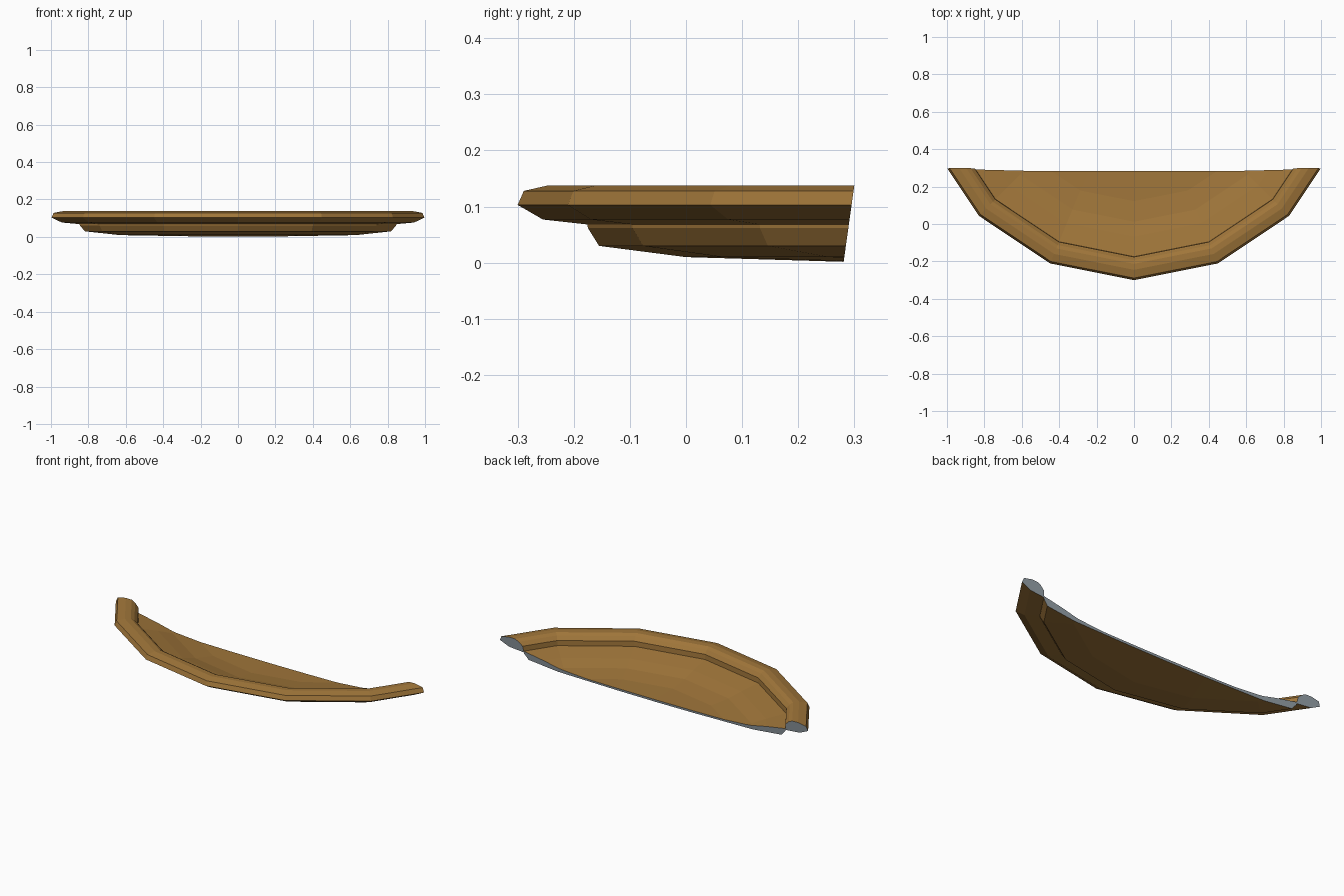
import bpy, bmesh, math
from mathutils import Vector

if "Cube" in bpy.data.objects:
    bpy.data.objects.remove(bpy.data.objects["Cube"])

SIDES = 16          # facets of the full round dish
CENTRE_Y = 0.872    # axis of the full dish, behind the fragment


def material(name, rgb):
    m = bpy.data.materials.new(name)
    m.diffuse_color = (*rgb, 1)
    m.use_nodes = True
    m.node_tree.nodes["Principled BSDF"].inputs["Base Color"].default_value = m.diffuse_color
    return m


bronze = material("bronze", (0.35, 0.18, 0.042))
cut_grey = material("cut grey", (0.31, 0.36, 0.40))

# slightly leaning plane where the dish is broken off
CUT_POINT = Vector((0, 0.281, 0.002))
CUT_NORMAL = Vector((0, 0.136, -0.019)).normalized()


def dish_segment(name, profile):
    """Sweep a closed (radius, z) profile round the axis, cut it and cap the cut."""
    bm = bmesh.new()
    rings = []
    for i in range(SIDES):
        a = 2 * math.pi * i / SIDES
        rings.append([bm.verts.new((r * math.sin(a), CENTRE_Y - r * math.cos(a), z))
                      for r, z in profile])
    n = len(profile)
    for i in range(SIDES):
        p, q = rings[i], rings[(i + 1) % SIDES]
        for j in range(n):
            k = (j + 1) % n
            bm.faces.new((p[j], q[j], q[k], p[k]))
    bmesh.ops.recalc_face_normals(bm, faces=bm.faces[:])
    bmesh.ops.bisect_plane(bm, geom=bm.verts[:] + bm.edges[:] + bm.faces[:],
                           plane_co=CUT_POINT, plane_no=CUT_NORMAL, clear_outer=True)
    open_edges = [e for e in bm.edges if e.is_boundary]
    caps = bmesh.ops.holes_fill(bm, edges=open_edges, sides=0)["faces"]
    for f in caps:
        f.material_index = 1
    bmesh.ops.recalc_face_normals(bm, faces=bm.faces[:])
    bmesh.ops.triangulate(bm, faces=[f for f in bm.faces if f.material_index == 1])
    mesh = bpy.data.meshes.new(name)
    bm.to_mesh(mesh)
    bm.free()
    mesh.materials.append(bronze)
    mesh.materials.append(cut_grey)
    ob = bpy.data.objects.new(name, mesh)
    bpy.context.collection.objects.link(ob)
    return ob


# raised outer rim
dish_segment("rim", [(1.172, 0.103), (1.161, 0.128), (1.117, 0.138), (1.085, 0.137),
                     (1.066, 0.126), (1.048, 0.105), (1.046, 0.068), (1.127, 0.077)])

# shallow bowl inside the rim
dish_segment("bowl", [(1.048, 0.076), (1.047, 0.062), (1.027, 0.030), (0.872, 0.010),
                      (0.40, -0.004), (0.40, 0.011), (0.75, 0.018), (0.86, 0.032),
                      (0.94, 0.053)])
